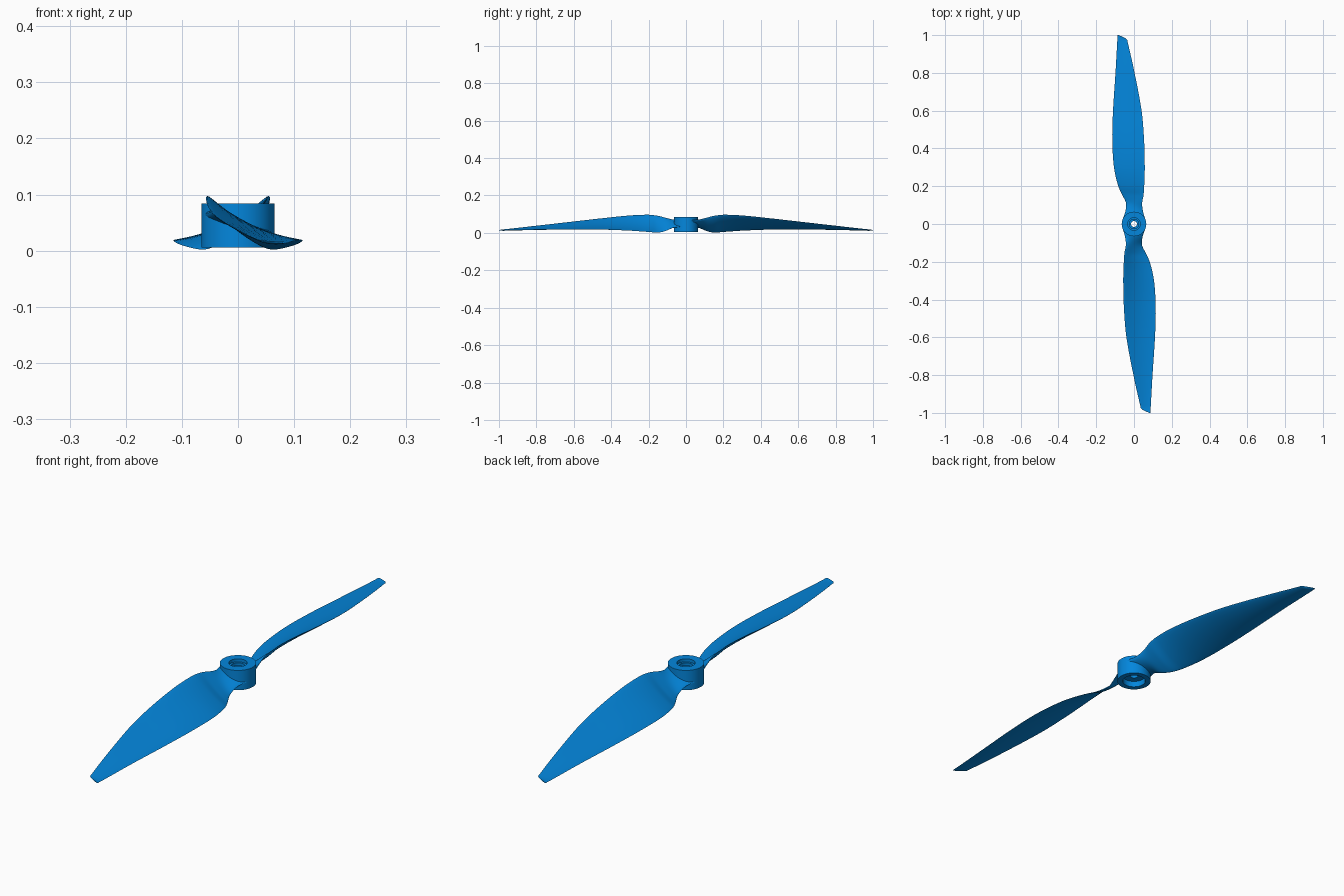
import bpy
import bmesh
import math

cube = bpy.data.objects.get("Cube")
if cube:
    bpy.data.objects.remove(cube, do_unlink=True)

blue = bpy.data.materials.new("bright_blue")
blue.use_nodes = True
blue.diffuse_color = (0.001, 0.24, 0.72, 1)
blue.node_tree.nodes["Principled BSDF"].inputs["Base Color"].default_value = blue.diffuse_color


def make_mesh(name, bm):
    bmesh.ops.recalc_face_normals(bm, faces=bm.faces)
    mesh = bpy.data.meshes.new(name)
    bm.to_mesh(mesh)
    bm.free()
    mesh.materials.append(blue)
    return mesh


def add_object(name, mesh, turn=0):
    obj = bpy.data.objects.new(name, mesh)
    obj.rotation_euler.z = turn
    bpy.context.collection.objects.link(obj)
    return obj


# Blade stations: radius, leading x, leading z, trailing x, trailing z, thickness
STATIONS = [
    (.03, -.058, .066, .058, .034, .026),
    (.07, -.047, .070, .045, .027, .018),
    (.11, -.043, .081, .042, .010, .012),
    (.15, -.050, .091, .060, .002, .010),
    (.20, -.054, .097, .083, .005, .009),
    (.30, -.057, .093, .106, .012, .009),
    (.45, -.053, .078, .115, .018, .008),
    (.60, -.040, .061, .111, .019, .007),
    (.80, -.003, .038, .098, .017, .006),
    (.96, .033, .020, .089, .014, .004),
    (.98, .041, .018, .088, .014, .004),
    (1.0, .080, .015, .087, .014, .003),
]


def slope(i, k):
    a = STATIONS[max(i - 1, 0)]
    b = STATIONS[min(i + 1, len(STATIONS) - 1)]
    return (b[k] - a[k]) / (b[0] - a[0])


def blend(i, t, k):
    """Smooth value of column k between stations i and i + 1."""
    a, b = STATIONS[i], STATIONS[i + 1]
    h = b[0] - a[0]
    s = t * t * (3 - 2 * t)
    return (a[k] * (1 - s) + b[k] * s + h * slope(i, k) * t * (1 - t) ** 2
            - h * slope(i + 1, k) * t * t * (1 - t))


def section(bm, r, x0, z0, x1, z1, thick):
    """Aerofoil ring across the blade, hollow on its upper side."""
    dx, dz = x1 - x0, z1 - z0
    chord = math.hypot(dx, dz)
    nx, nz = -dz / chord, dx / chord
    sag = .055 * chord * min(1, max(0, (r - .06) / .1))
    ring = []
    count = 28
    for j in range(count):
        a = 2 * math.pi * j / count
        u = (1 - math.cos(a)) / 2
        # thicker towards the leading edge, thin at the trailing edge
        half = thick * .5 * math.sin(a) * (1.25 - .6 * u)
        off = half - sag * 4 * u * (1 - u)
        ring.append(bm.verts.new((x0 + dx * u + nx * off, -r, z0 + dz * u + nz * off)))
    return ring


# Twisted blade, lofted through the stations
bm = bmesh.new()
rings = []
steps = 6
for i in range(len(STATIONS) - 1):
    for s in range(steps):
        rings.append(section(bm, *[blend(i, s / steps, k) for k in range(6)]))
rings.append(section(bm, *STATIONS[-1]))
for a, b in zip(rings, rings[1:]):
    for j in range(len(a)):
        n = (j + 1) % len(a)
        bm.faces.new((a[j], a[n], b[n], b[j]))
bm.faces.new(rings[0])
bm.faces.new(rings[-1])
blade = make_mesh("blade", bm)
parts = [add_object("front_blade", blade), add_object("back_blade", blade, math.pi)]

# Hub: turned profile with a recess at both ends and a shaft hole
PROFILE = [(.065, .006), (.065, .084), (.033, .084), (.033, .072), (.025, .072),
           (.025, .062), (.016, .062), (.016, .03), (.044, .03), (.044, .006)]
bm = bmesh.new()
verts = [bm.verts.new((x, 0, z)) for x, z in PROFILE]
edges = [bm.edges.new((v, verts[i - 1])) for i, v in enumerate(verts)]
bmesh.ops.spin(bm, geom=verts + edges, cent=(0, 0, 0), axis=(0, 0, 1),
               angle=2 * math.pi, steps=64, use_duplicate=False)
bmesh.ops.remove_doubles(bm, verts=bm.verts, dist=.0001)
parts.append(add_object("hub", make_mesh("hub", bm)))

# Smooth surfaces with sharp rims
bpy.ops.object.select_all(action='DESELECT')
for obj in (parts[0], parts[2]):
    obj.select_set(True)
    bpy.context.view_layer.objects.active = obj
bpy.ops.object.shade_smooth_by_angle(angle=math.radians(40))
